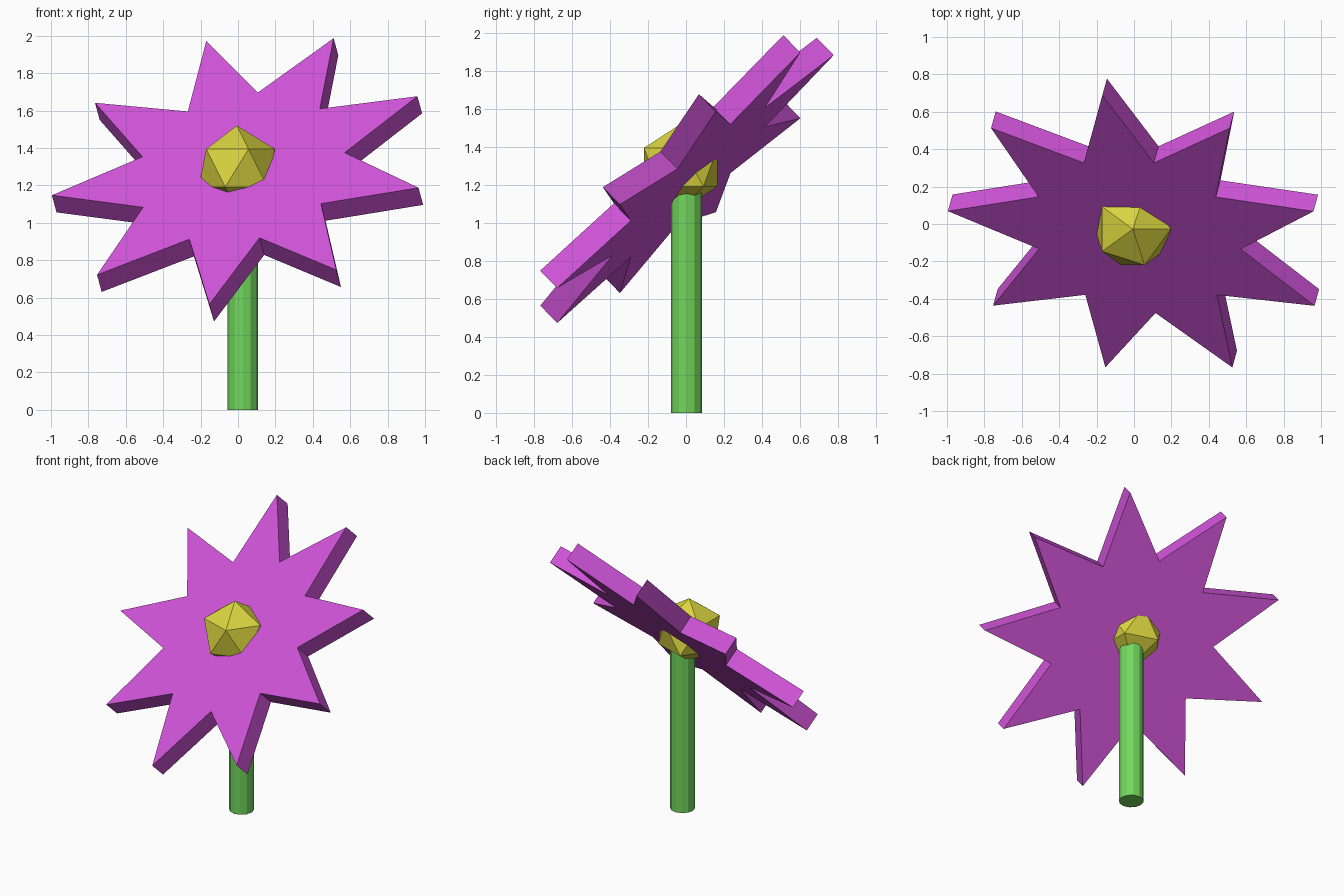
import bpy, bmesh, math
from mathutils import Vector

if "Cube" in bpy.data.objects:
    bpy.data.objects.remove(bpy.data.objects["Cube"])


def material(name, rgb):
    m = bpy.data.materials.new(name)
    m.diffuse_color = (*rgb, 1)
    m.use_nodes = True
    m.node_tree.nodes["Principled BSDF"].inputs["Base Color"].default_value = m.diffuse_color
    return m


magenta = material("petal magenta", (0.64, 0.09, 0.70))
yellow = material("centre yellow", (0.70, 0.66, 0.05))
green = material("stem green", (0.17, 0.68, 0.11))

# Petals: a nine-pointed star, tilted and extruded backwards
TIPS, R_OUT, R_IN, THICK = 9, 1.028, 0.567, 0.13
centre = Vector((0.014, -0.062, 1.294))
normal = Vector((-0.191, -0.684, 0.704)).normalized()
up = Vector((-0.184, 0.742, 0.681))
up = (up - normal * up.dot(normal)).normalized()
side = up.cross(normal)

bm = bmesh.new()
rim = []
for i in range(TIPS * 2):
    a = math.pi * i / TIPS
    r = R_IN if i % 2 else R_OUT
    rim.append(bm.verts.new(centre + r * (math.cos(a) * up + math.sin(a) * side)))
face = bm.faces.new(rim)
ext = bmesh.ops.extrude_face_region(bm, geom=[face], use_keep_orig=True)
moved = [g for g in ext["geom"] if isinstance(g, bmesh.types.BMVert)]
bmesh.ops.translate(bm, verts=moved, vec=-normal * THICK)
bmesh.ops.recalc_face_normals(bm, faces=bm.faces)
mesh = bpy.data.meshes.new("petals")
bm.to_mesh(mesh)
bm.free()
petals = bpy.data.objects.new("petals", mesh)
bpy.context.collection.objects.link(petals)
mesh.materials.append(magenta)

# Flower centre: faceted ball poking through both sides of the petals
bpy.ops.mesh.primitive_ico_sphere_add(subdivisions=1, radius=0.227,
                                      location=(-0.006, -0.027, 1.293))
ball = bpy.context.object
ball.name = "flower_centre"
ball.data.materials.append(yellow)

# Stem
HEIGHT = 1.2
bpy.ops.mesh.primitive_cylinder_add(vertices=12, radius=0.082, depth=HEIGHT,
                                    location=(0.026, 0.003, HEIGHT / 2))
stem = bpy.context.object
stem.name = "stem"
stem.data.materials.append(green)
